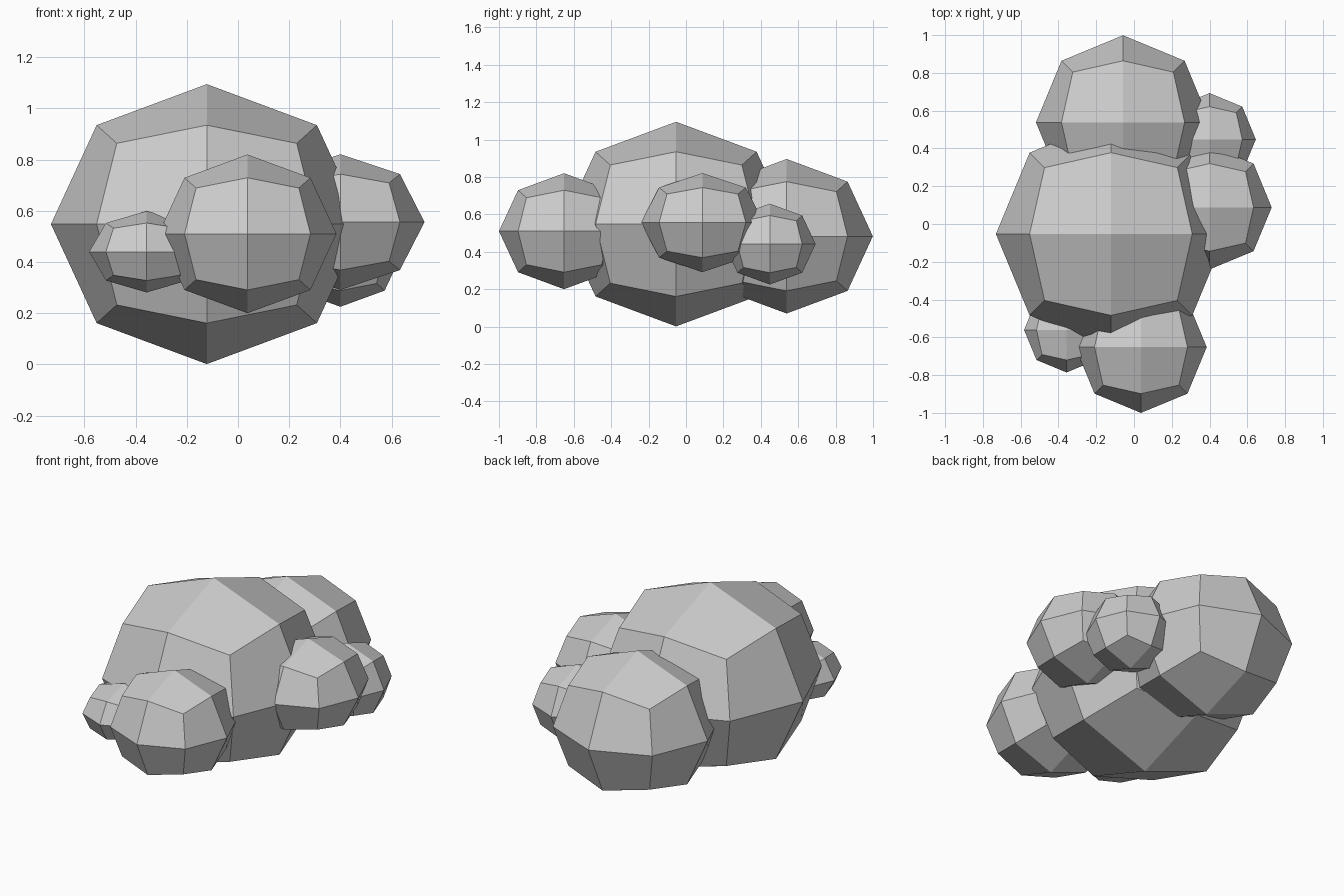
import bpy, bmesh
from mathutils import Vector

if "Cube" in bpy.data.objects:
    bpy.data.objects.remove(bpy.data.objects["Cube"])


def puff(name, centre, radius, height):
    """Cube split once and pushed onto a sphere: 24 flat quads, squashed in z."""
    bm = bmesh.new()
    bmesh.ops.create_cube(bm, size=2)
    bmesh.ops.subdivide_edges(bm, edges=bm.edges[:], cuts=1, use_grid_fill=True)
    for v in bm.verts:
        n = v.co.normalized()
        v.co = Vector((n.x * radius, n.y * radius, n.z * height))
    bmesh.ops.recalc_face_normals(bm, faces=bm.faces[:])
    mesh = bpy.data.meshes.new(name)
    bm.to_mesh(mesh)
    bm.free()
    obj = bpy.data.objects.new(name, mesh)
    obj.location = centre
    bpy.context.collection.objects.link(obj)
    return obj


# Cloud puffs: name, centre, horizontal radius, vertical radius
puff("main_puff", (-0.122, -0.053, 0.548), 0.609, 0.547)
puff("back_puff", (-0.058, 0.538, 0.483), 0.461, 0.413)
puff("front_puff", (0.037, -0.652, 0.51), 0.348, 0.31)
puff("right_puff", (0.401, 0.088, 0.556), 0.328, 0.265)
puff("small_right_puff", (0.4, 0.448, 0.441), 0.245, 0.216)
puff("small_front_puff", (-0.357, -0.561, 0.44), 0.225, 0.159)
